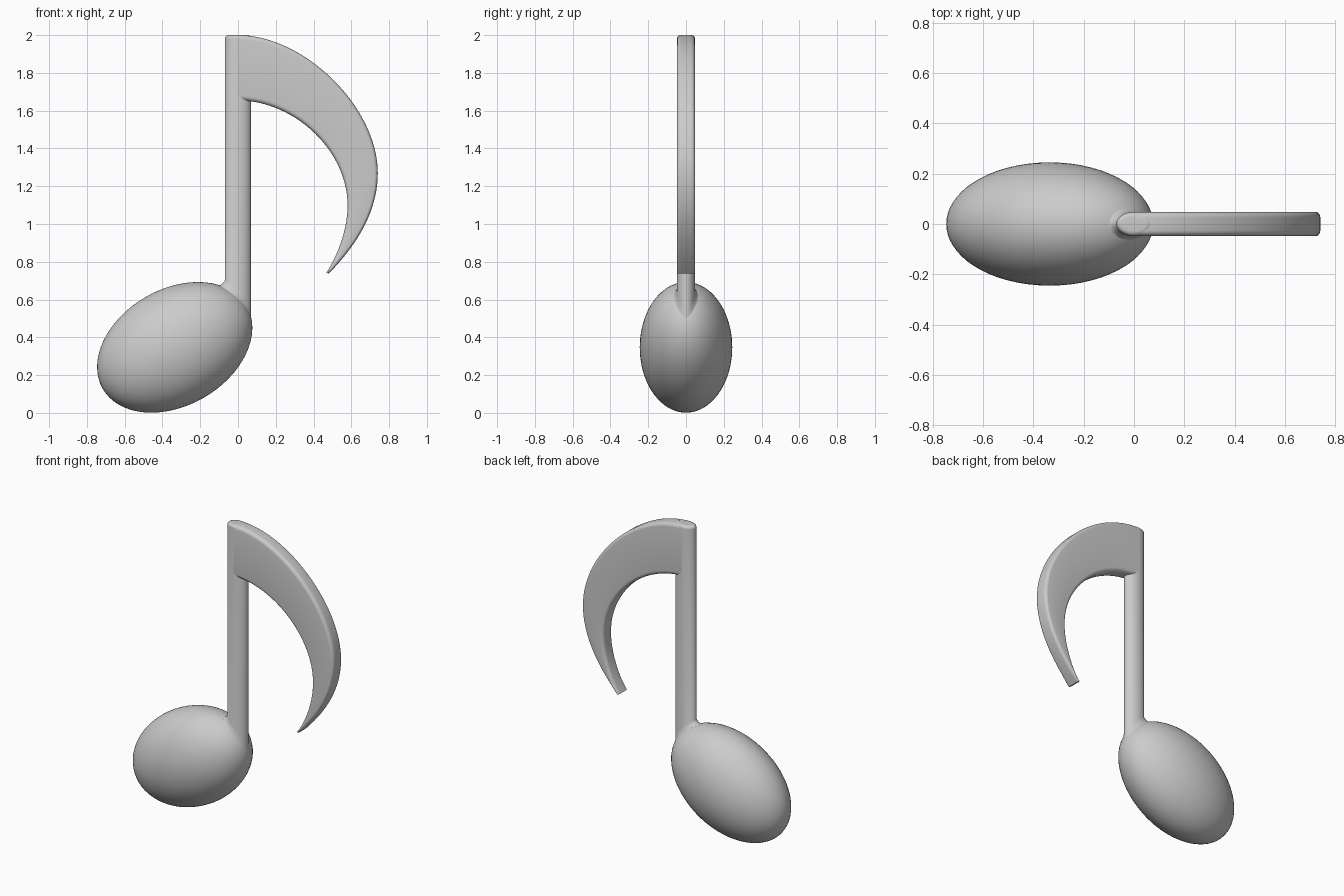
import bpy, bmesh, math
from mathutils import Vector, Matrix
from mathutils.geometry import interpolate_bezier

if "Cube" in bpy.data.objects:
    bpy.data.objects.remove(bpy.data.objects["Cube"])

HEAD = Vector((-0.335, 0, 0.347))
A, B, C, TILT = 0.44, 0.308, 0.245, math.radians(30)
SX, SY = 0.07, 0.048          # stem half sizes


def finish(name, bm, angle=50):
    bmesh.ops.recalc_face_normals(bm, faces=bm.faces)
    me = bpy.data.meshes.new(name)
    bm.to_mesh(me)
    bm.free()
    ob = bpy.data.objects.new(name, me)
    bpy.context.collection.objects.link(ob)
    bpy.ops.object.select_all(action='DESELECT')
    ob.select_set(True)
    bpy.context.view_layer.objects.active = ob
    bpy.ops.object.shade_smooth_by_angle(angle=math.radians(angle))
    return ob


def loft(name, rings):
    bm = bmesh.new()
    vs = [[bm.verts.new(p) for p in r] for r in rings]
    n = len(vs[0])
    for r0, r1 in zip(vs, vs[1:]):
        for i in range(n):
            j = (i + 1) % n
            bm.faces.new((r0[i], r0[j], r1[j], r1[i]))
    bm.faces.new(vs[0])
    bm.faces.new(vs[-1])
    return finish(name, bm)


# Note head: tilted ellipsoid
bm = bmesh.new()
bmesh.ops.create_uvsphere(bm, u_segments=64, v_segments=32, radius=1)
bm.transform(Matrix.Translation(HEAD) @ Matrix.Rotation(-TILT, 4, 'Y')
             @ Matrix.Diagonal((A, C, B, 1)))
finish("note_head", bm)

# Height of the head's upper surface, used to blend the stem into it
c, s = math.cos(TILT), math.sin(TILT)
sxx, szz = (A * c) ** 2 + (B * s) ** 2, (A * s) ** 2 + (B * c) ** 2
sxz = (A * A - B * B) * s * c


def head_z(x, y):
    dx = x - HEAD.x
    d = max(0, 1 - dx * dx / sxx - (y / C) ** 2)
    return HEAD.z + sxz / sxx * dx + math.sqrt((szz - sxz ** 2 / sxx) * d)


# Stem: oval post with rounded top and a small flared fillet on the head
def stem_ring(inset=0, z=None, u=0):
    ring = []
    for i in range(48):
        t = math.tau * i / 48
        grow = 0.035 * u * (1 - math.cos(t)) / 2 - inset
        x, y = (SX + grow) * math.cos(t), (SY + grow) * math.sin(t)
        ring.append((x, y, z if z else head_z(x, y) + 0.035 * (1 - u) ** 2 - 0.003 * u))
    return ring


R = 0.02
rings = [stem_ring(u=k / 6) for k in range(6, -1, -1)]
for k in range(7):
    a = math.pi / 2 * k / 6
    rings.append(stem_ring(R * (1 - math.cos(a)), 2 - R + R * math.sin(a)))
loft("stem", rings)


# Flag: rounded-rectangle section swept between outer and inner edge curves
def path(*segments):
    pts = []
    for seg in segments:
        p = interpolate_bezier(*[Vector((x, 0, z)) for x, z in seg], 33)
        pts += p[1:] if pts else p
    return pts


outer = path(((0, 2), (0.35, 2), (0.74, 1.62), (0.74, 1.27)),
             ((0.74, 1.27), (0.74, 1.05), (0.61, 0.87), (0.48, 0.737)))
inner = path(((0, 1.655), (0.31, 1.65), (0.58, 1.38), (0.58, 1.1)),
             ((0.58, 1.1), (0.58, 0.97), (0.53, 0.84), (0.467, 0.741)))

rings = []
for o, i in zip(outer, inner):
    mid, half = (o + i) / 2, (o - i).length / 2
    across = (o - i).normalized()
    ra, ry = min(0.025, half * 0.95), 0.022
    ring = []
    for q, (sa, sy) in enumerate(((1, 1), (-1, 1), (-1, -1), (1, -1))):
        for k in range(6):
            t = math.pi / 2 * (q + k / 5)
            a = sa * (half - ra) + ra * math.cos(t)
            y = sy * (SY - ry) + ry * math.sin(t)
            ring.append(mid + across * a + Vector((0, y, 0)))
    rings.append(ring)
loft("flag", rings)
